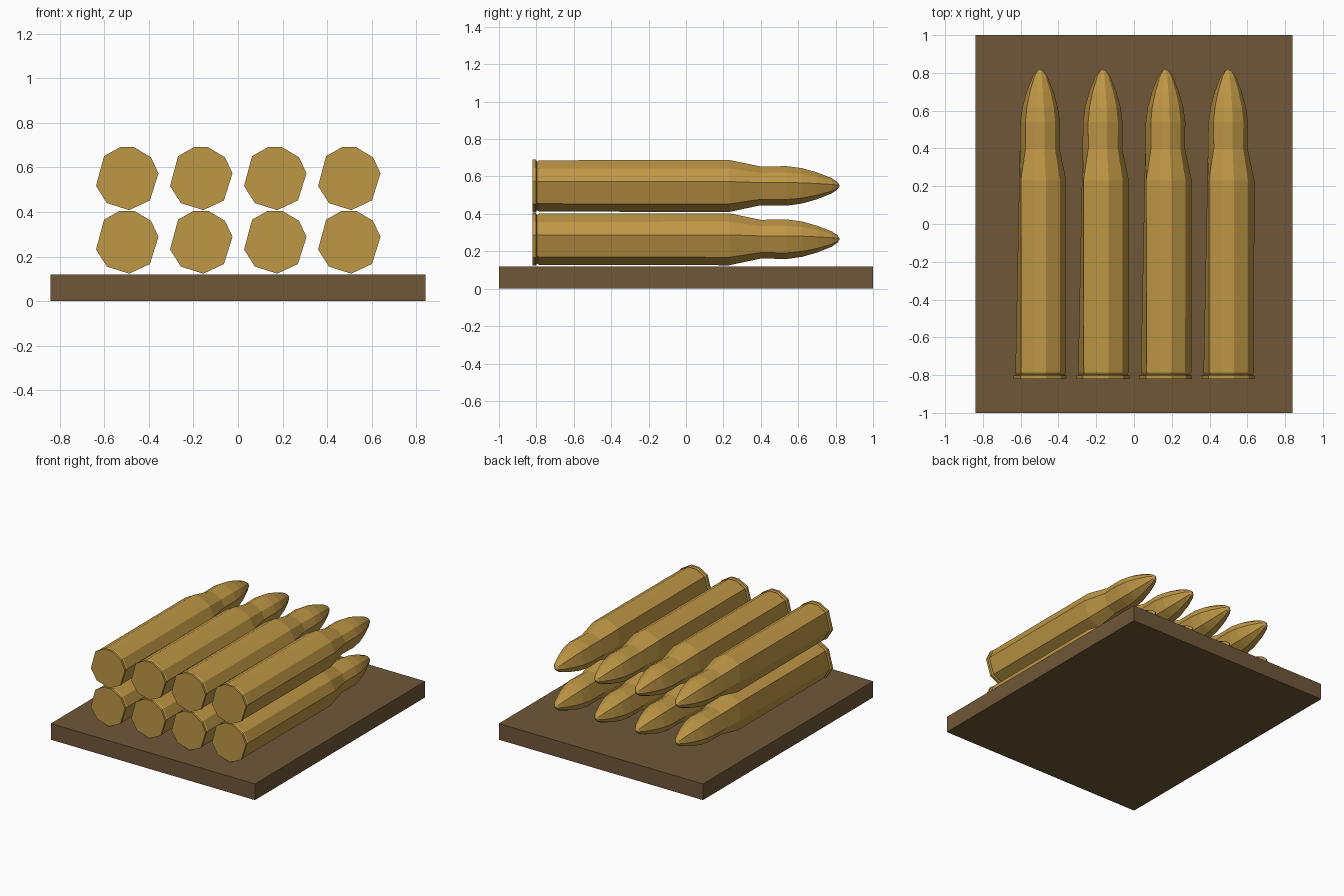
import bpy, bmesh
from math import sin, cos, radians

if "Cube" in bpy.data.objects:
    bpy.data.objects.remove(bpy.data.objects["Cube"])


def material(name, color):
    m = bpy.data.materials.new(name)
    m.diffuse_color = (*color, 1)
    m.use_nodes = True
    m.node_tree.nodes["Principled BSDF"].inputs["Base Color"].default_value = m.diffuse_color
    return m


brass = material("brass", (0.52, 0.31, 0.06))
wood = material("wood", (0.16, 0.095, 0.04))

# base board
bpy.ops.mesh.primitive_cube_add(size=1, location=(0, 0, 0.06))
board = bpy.context.object
board.name = "base_board"
board.scale = (1.68, 2.0, 0.12)
board.data.materials.append(wood)

# shell outline along y: (y, radius), with rim, groove, body, shoulder, neck, tip
PROFILE = [(-0.82, 0.143), (-0.803, 0.143), (-0.797, 0.131), (-0.785, 0.139),
           (0.23, 0.141), (0.40, 0.105), (0.54, 0.107), (0.62, 0.096),
           (0.70, 0.073), (0.78, 0.041), (0.81, 0.02)]
# uneven facet corners around the shell
ANGLES = [9, 41, 77, 103, 136, 194, 231, 274, 316]


def corner_radius(y, r, angle):
    # the left corner tapers straight from the rim to the neck
    if angle == 194 and -0.79 < y < 0.54:
        return 0.134 - 0.027 * (y + 0.785) / 1.325
    return r


def shell_mesh():
    bm = bmesh.new()
    rings = []
    for y, r in PROFILE:
        ring = []
        for a in ANGLES:
            rr = corner_radius(y, r, a)
            ring.append(bm.verts.new((rr * cos(radians(a)), y, rr * sin(radians(a)))))
        rings.append(ring)
    n = len(ANGLES)
    for lo, hi in zip(rings, rings[1:]):
        for i in range(n):
            j = (i + 1) % n
            bm.faces.new((lo[i], lo[j], hi[j], hi[i]))
    bm.faces.new(rings[0])
    tip = bm.verts.new((0, 0.822, 0))
    for i in range(n):
        bm.faces.new((rings[-1][i], rings[-1][(i + 1) % n], tip))
    bmesh.ops.recalc_face_normals(bm, faces=bm.faces)
    me = bpy.data.meshes.new("shell")
    bm.to_mesh(me)
    bm.free()
    me.materials.append(brass)
    return me


# two layers of four shells
mesh = shell_mesh()
for row, z in enumerate((0.266, 0.551)):
    for col in range(4):
        ob = bpy.data.objects.new(f"shell_{row}_{col}", mesh)
        ob.location = (-0.498 + 0.332 * col, 0, z)
        bpy.context.collection.objects.link(ob)
